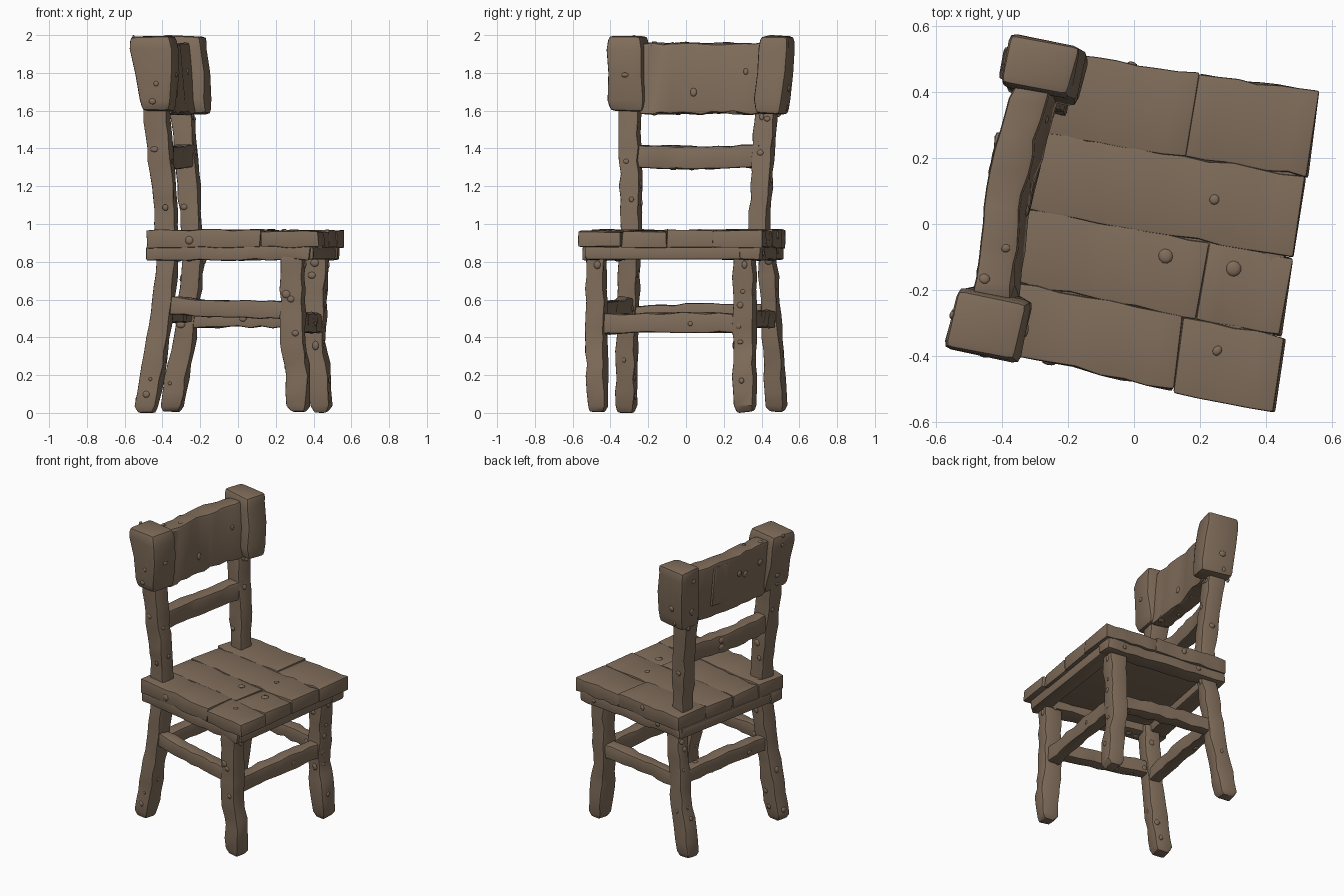
import bpy, bmesh, math, random
from mathutils import Vector, Matrix

if "Cube" in bpy.data.objects:
    bpy.data.objects.remove(bpy.data.objects["Cube"])

random.seed(11)
wood = bpy.data.materials.new("weathered brown wood")
wood.diffuse_color = (0.215, 0.152, 0.103, 1)
wood.use_nodes = True
wood.node_tree.nodes["Principled BSDF"].inputs["Base Color"].default_value = wood.diffuse_color
YAW = math.radians(-12)                       # the chair stands turned on the grid
FWD = Vector((math.cos(YAW), math.sin(YAW), 0))
LAT = Vector((-math.sin(YAW), math.cos(YAW), 0))


def loft(name, keys, step=0.07, rough=0.006, bevel=0.014, knots=0):
    """Hewn timber: four-cornered rings, resampled, jittered, bevelled, with low knots."""
    rings = [keys[0]]
    for a, b in zip(keys, keys[1:]):
        n = max(1, round((sum(b, Vector()) - sum(a, Vector())).length / 4 / step))
        rings += [[p.lerp(q, i / n) for p, q in zip(a, b)] for i in range(1, n + 1)]
    rings = [[p + Vector([random.uniform(-rough, rough) for _ in range(3)]) for p in r] for r in rings]
    bm = bmesh.new()
    vs = [[bm.verts.new(p) for p in r] for r in rings]
    for a, b in zip(vs, vs[1:]):
        for j in range(4):
            bm.faces.new((a[j], a[(j + 1) % 4], b[(j + 1) % 4], b[j]))
    bm.faces.new(vs[0][::-1])
    bm.faces.new(vs[-1])
    bmesh.ops.recalc_face_normals(bm, faces=bm.faces)
    sharp = [e for e in bm.edges if e.calc_face_angle(0) > math.radians(42)]
    bmesh.ops.bevel(bm, geom=sharp, offset=bevel, segments=2, profile=0.6, affect='EDGES', clamp_overlap=True)
    for _ in range(knots):
        i, j = random.randrange(len(rings) - 1), random.randrange(4)
        a, b, c, d = rings[i][j], rings[i][(j + 1) % 4], rings[i + 1][j], rings[i + 1][(j + 1) % 4]
        t, u = random.uniform(0.25, 0.75), random.random()
        turn = (b - a).cross(c - a).to_track_quat('Z', 'Y').to_matrix().to_4x4()
        flat = Matrix.Diagonal((random.uniform(.8, 1.3), random.uniform(.8, 1.3), 0.45, 1))
        bmesh.ops.create_icosphere(bm, subdivisions=2, radius=random.uniform(0.011, 0.02),
                                   matrix=Matrix.Translation(a.lerp(b, t).lerp(c.lerp(d, t), u)) @ turn @ flat)
    me = bpy.data.meshes.new(name)
    bm.to_mesh(me)
    bm.free()
    me.materials.append(wood)
    ob = bpy.data.objects.new(name, me)
    bpy.context.collection.objects.link(ob)
    bpy.ops.object.select_all(action='DESELECT')
    ob.select_set(True)
    bpy.context.view_layer.objects.active = ob
    bpy.ops.object.shade_smooth_by_angle(angle=math.radians(35))
    return ob


def ring(z, x0, x1, y0, y1):
    """Turned rectangle at height z that fills the given x and y extents."""
    c, s = math.cos(YAW), -math.sin(YAW)
    X, Y, k = x1 - x0, y1 - y0, c * c - s * s
    f, l = FWD * (c * X - s * Y) / k / 2, LAT * (c * Y - s * X) / k / 2
    m = Vector(((x0 + x1) / 2, (y0 + y1) / 2, z))
    return [m - f - l, m + f - l, m + f + l, m - f + l]


def bar(name, p, q, height, thick, bow=0.0, sag=0.0, lean=0.0, **kw):
    """Horizontal rail from p to q, bowed sideways and down in the middle."""
    p, q = Vector(p), Vector(q)
    side = (q - p).cross(Vector((0, 0, 1))).normalized() * thick / 2
    keys = []
    for i in range(7):
        t = i / 6
        arc = math.sin(math.pi * t)
        m = p.lerp(q, t) + side.normalized() * bow * arc - Vector((0, 0, sag * arc))
        up = Vector((0, 0, height / 2)) - FWD * lean / 2
        keys.append([m - side - up, m + side - up, m + side + up, m - side + up])
    return loft(name, keys, **kw)


# Front legs, bending forward at the feet
loft("front_leg_left", [ring(0.004, .28, .365, -.515, -.425), ring(.035, .258, .382, -.527, -.41),
     ring(.2, .246, .388, -.532, -.41), ring(.38, .222, .362, -.532, -.41),
     ring(.86, .222, .358, -.537, -.413)], knots=8)
loft("front_leg_right", [ring(0.004, .4, .485, .265, .362), ring(.035, .378, .502, .248, .374),
     ring(.2, .362, .497, .242, .376), ring(.38, .345, .467, .245, .375),
     ring(.86, .352, .487, .245, .377)], knots=8)

# Back legs and the posts above the seat, leaning backward
loft("back_leg_left", [ring(0.004, -.53, -.435, -.362, -.268), ring(.035, -.55, -.415, -.374, -.253),
     ring(.4, -.484, -.355, -.372, -.25), ring(.86, -.428, -.303, -.362, -.235)], knots=9)
loft("back_leg_right", [ring(0.004, -.395, -.305, .435, .522), ring(.035, -.417, -.283, .42, .54),
     ring(.4, -.345, -.218, .4, .514), ring(.86, -.292, -.168, .375, .482)], knots=9)
loft("back_post_left", [ring(.86, -.432, -.305, -.347, -.225), ring(1.2, -.462, -.325, -.352, -.228),
     ring(1.68, -.517, -.37, -.362, -.235)], knots=7)
loft("back_post_right", [ring(.86, -.299, -.18, .325, .442), ring(1.2, -.322, -.196, .34, .459),
     ring(1.68, -.372, -.24, .365, .492)], knots=7)

# Heavy blocks capping the posts
loft("post_block_left", [ring(1.597, -.51, -.325, -.405, -.195), ring(1.66, -.53, -.315, -.416, -.19),
     ring(1.93, -.572, -.308, -.422, -.186), ring(1.996, -.572, -.328, -.416, -.192)],
     step=.12, rough=.008, bevel=.024, knots=7)
loft("post_block_right", [ring(1.585, -.375, -.145, .36, .54), ring(1.66, -.385, -.14, .358, .555),
     ring(1.93, -.405, -.16, .38, .578), ring(1.998, -.41, -.168, .39, .58)],
     step=.12, rough=.008, bevel=.024, knots=7)

# Backrest panel, bowed backward, the plank nailed behind it, and the slim rail below
bar("backrest_panel", (-.415, -.23, 1.772), (-.29, .42, 1.772), .375, .115, bow=-.025, lean=.03,
    rough=.008, bevel=.02, knots=10)
bar("backrest_patch", (-.41, .135, 1.8), (-.38, .275, 1.8), .27, .06, lean=.02, rough=.004)
bar("backrest_rail", (-.405, -.27, 1.36), (-.27, .4, 1.36), .12, .085, bow=-.02, sag=.008, knots=4)

# Stretchers between the legs
bar("stretcher_left", (-.39, -.31, .57), (.29, -.47, .545), .09, .08, sag=.006, knots=3)
bar("stretcher_right", (-.28, .45, .495), (.42, .31, .49), .09, .08, sag=-.006, knots=3)
bar("stretcher_front", (.29, -.47, .468), (.415, .31, .475), .105, .08, sag=-.006, knots=3)
bar("stretcher_back", (-.4, -.31, .515), (-.28, .45, .525), .095, .08, sag=-.01, knots=3)

# Seat: s runs back to front, t runs from the left side to the right side
BL, BR, FL, FR = (Vector(c) for c in ((-.485, -.372), (-.31, .53), (.428, -.572), (.562, .402)))


def seat_point(s, t, z):
    return BL.lerp(BR, t).lerp(FL.lerp(FR, t), s).to_3d() + Vector((0, 0, z))


def plank(name, s0, s1, t0, t1, z0, z1, **kw):
    keys = [[seat_point(s, t, z) for t, z in ((t0, z0), (t1, z0), (t1, z1), (t0, z1))]
            for s in (s0, (s0 + s1) / 2, s1)]
    return loft(name, keys, **kw)


# Planks laid front to back with staggered butt joints
rows = [(0.0, .235, .66, .968), (.235, .48, .7, .963), (.48, .735, 1.0, .966), (.735, 1.0, .58, .971)]
for i, (t0, t1, joint, top) in enumerate(rows):
    front = (1.0, .985, .99, 1.0)[i]
    plank(f"seat_plank_{i + 1}_back", 0, min(joint, front), t0, t1, .875, top,
          bevel=.008, knots=3)
    if joint < 1:
        plank(f"seat_plank_{i + 1}_front", joint, front, t0 - .004 * (i == 0), t1, .877, top - .006,
              bevel=.008, knots=2)
plank("seat_core", .03, .96, .03, .97, .865, .952, rough=.001, bevel=.004)

# Frame under the seat, open in the middle
plank("seat_frame_left", -.012, .945, .012, .13, .81, .886, knots=3)
plank("seat_frame_right", 0, .98, .87, .985, .81, .886, knots=3)
plank("seat_frame_front", .85, .965, .03, .97, .813, .882, rough=.003)
plank("seat_frame_back", -.008, .12, .03, .97, .813, .882, rough=.003)
